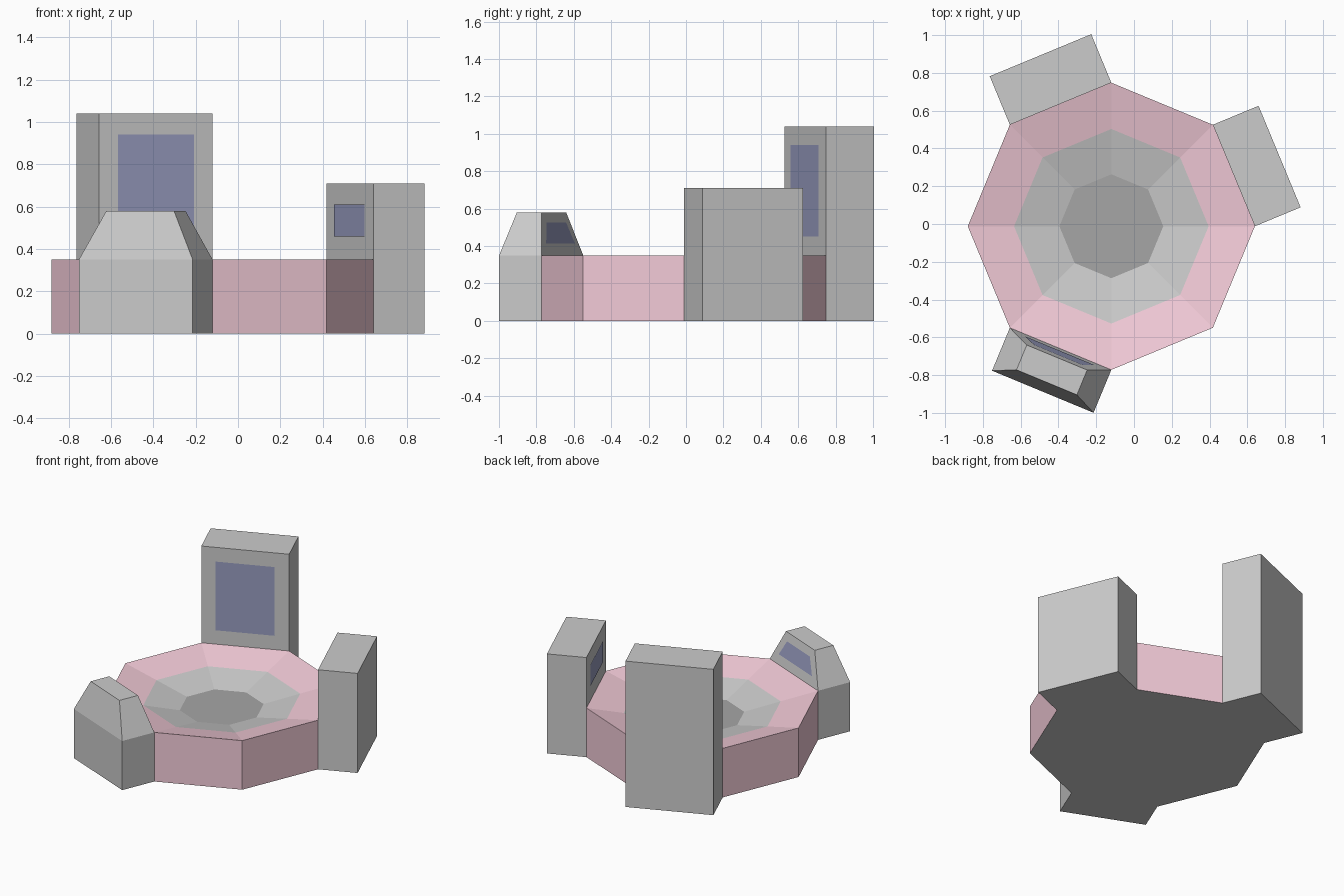
import bpy
from math import cos, sin, pi, radians

if "Cube" in bpy.data.objects:
    bpy.data.objects.remove(bpy.data.objects["Cube"])

CX, CY, R = -0.12, -0.012, 0.76
APO = R * cos(pi / 8)          # centre to octagon side
HALF = R * sin(pi / 8)         # half a side


def material(name, rgb):
    m = bpy.data.materials.new(name)
    m.diffuse_color = (*rgb, 1)
    m.use_nodes = True
    m.node_tree.nodes["Principled BSDF"].inputs["Base Color"].default_value = m.diffuse_color
    return m


pink = material("pink", (0.9, 0.6, 0.69))
grey = material("grey", (0.8, 0.8, 0.8))
dark = material("dark_grey", (0.38, 0.38, 0.38))
navy = material("navy", (0.31, 0.33, 0.52))


def add(name, verts, faces, mats=(), angle=0.0):
    me = bpy.data.meshes.new(name)
    me.from_pydata(verts, [], faces)
    for m in mats:
        me.materials.append(m)
    ob = bpy.data.objects.new(name, me)
    ob.location = (CX, CY, 0)
    ob.rotation_euler = (0, 0, radians(angle))
    bpy.context.collection.objects.link(ob)
    return ob


def loft(name, rings, mats=(), ring_mats=None, angle=0.0):
    """Skin rings of equal point count and cap both ends."""
    n = len(rings[0])
    verts = [p for ring in rings for p in ring]
    faces = [list(range(n))[::-1]]
    for k in range(len(rings) - 1):
        for i in range(n):
            j = (i + 1) % n
            faces.append((k * n + i, k * n + j, (k + 1) * n + j, (k + 1) * n + i))
    faces.append([(len(rings) - 1) * n + i for i in range(n)])
    ob = add(name, verts, faces, mats, angle)
    if ring_mats:
        for p in ob.data.polygons:
            p.material_index = ring_mats[min(max(p.index - 1, 0) // n, len(ring_mats) - 1)]
    return ob


def octagon(r, z):
    return [(r * cos(i * pi / 4), r * sin(i * pi / 4), z) for i in range(8)]


def rect(v0, v1, h, z):
    """Rectangle standing off an octagon side: v outward, h half width."""
    a, b = APO + v0, APO + v1
    return [(a, -h, z), (b, -h, z), (b, h, z), (a, h, z)]


def screen(name, angle, low, high):
    """Flat panel; low and high are (outward offset, half width, z)."""
    (v0, h0, z0), (v1, h1, z1) = low, high
    a, b = APO + v0 - 0.003, APO + v1 - 0.003
    add(name, [(a, h0, z0), (a, -h0, z0), (b, -h1, z1), (b, h1, z1)],
        [(3, 2, 1, 0)][::-1], [navy], angle)
    # face towards the basin centre
    me = bpy.data.objects[name].data
    if me.polygons[0].normal.x > 0:
        me.flip_normals()


# Octagonal base with a shallow dished top and dark floor
loft("base_dish",
     [octagon(R, 0), octagon(R, 0.35), octagon(0.515, 0.295), octagon(0.275, 0.24)],
     [pink, grey, dark], [0, 0, 1, 2])
dish = bpy.data.objects["base_dish"].data
dish.polygons[0].material_index = 1      # underside

# Tall back cabinet
loft("tall_cabinet", [rect(0, 0.278, HALF, 0), rect(0, 0.278, HALF, 1.04)], angle=112.5)
screen("tall_screen", 112.5, (0, 0.195, 0.45), (0, 0.195, 0.94))

# Medium side cabinet
loft("side_cabinet", [rect(0, 0.262, HALF, 0), rect(0, 0.262, HALF, 0.71)], angle=22.5)
screen("side_screen", 22.5, (0, 0.19, 0.46), (0, 0.19, 0.61))

# Low front console with tapered top
loft("front_console",
     [rect(0, 0.246, HALF, 0), rect(0, 0.246, HALF, 0.35), rect(0.05, 0.192, 0.173, 0.58)],
     angle=247.5)
screen("front_screen", 247.5, (0.0141, 0.2, 0.415), (0.038, 0.137, 0.525))
